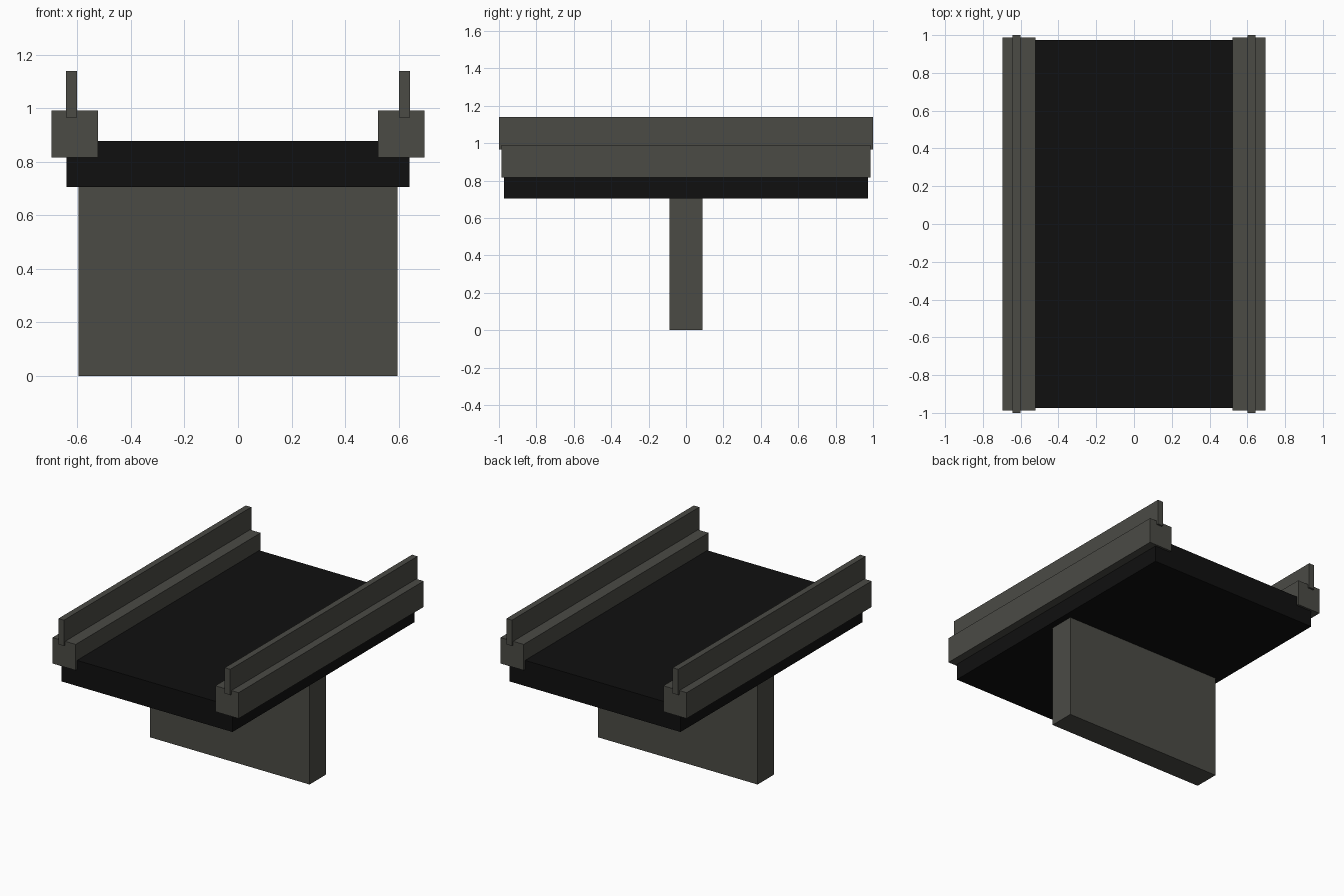
import bpy
import bmesh
from mathutils import Matrix, Vector

if "Cube" in bpy.data.objects:
    bpy.data.objects.remove(bpy.data.objects["Cube"])


def material(name, color):
    mat = bpy.data.materials.new(name)
    mat.diffuse_color = color
    mat.use_nodes = True
    mat.node_tree.nodes["Principled BSDF"].inputs["Base Color"].default_value = mat.diffuse_color
    return mat


concrete = material("concrete", (0.07, 0.07, 0.06, 1))
asphalt = material("asphalt", (0.005, 0.005, 0.005, 1))


def box(name, x, y, z, mat):
    """Box from (min, max) ranges along each axis."""
    lo, hi = Vector((x[0], y[0], z[0])), Vector((x[1], y[1], z[1]))
    bm = bmesh.new()
    bmesh.ops.create_cube(bm, size=1, matrix=Matrix.Translation((lo + hi) / 2)
                          @ Matrix.Diagonal((*(hi - lo), 1)))
    mesh = bpy.data.meshes.new(name)
    bm.to_mesh(mesh)
    bm.free()
    mesh.materials.append(mat)
    obj = bpy.data.objects.new(name, mesh)
    bpy.context.collection.objects.link(obj)
    return obj


# Central supporting wall and road slab
box("support_pier", (-0.596, 0.596), (-0.087, 0.087), (0, 0.705), concrete)
box("road_deck", (-0.64, 0.64), (-0.973, 0.973), (0.705, 0.878), asphalt)

# Curb and parapet along each side
for side, s in (("left", -1), ("right", 1)):
    box(side + "_curb", sorted((s * 0.522, s * 0.696)), (-0.987, 0.987),
        (0.816, 0.991), concrete)
    box(side + "_parapet", sorted((s * 0.601, s * 0.642)), (-1, 1),
        (0.965, 1.139), concrete)
